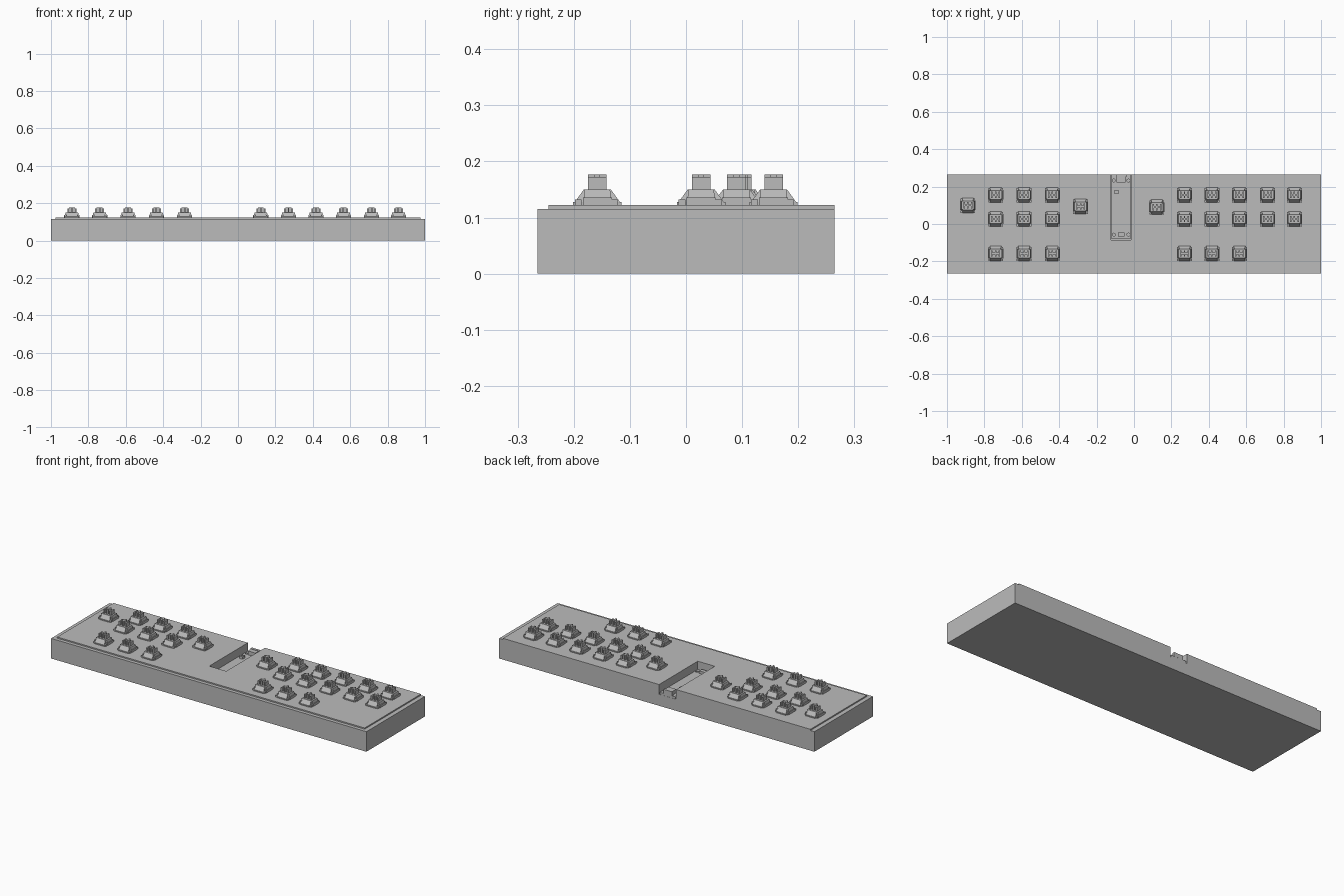
import bpy, bmesh
from mathutils import Matrix, Vector

cube = bpy.data.objects.get("Cube")
if cube:
    bpy.data.objects.remove(cube, do_unlink=True)

grey = bpy.data.materials.new("plain grey")
grey.use_nodes = True
colour = (0.5, 0.5, 0.5, 1)
grey.diffuse_color = colour
grey.node_tree.nodes["Principled BSDF"].inputs["Base Color"].default_value = colour


def box(bm, x, y, z, taper=(1, 1)):
    """Box between the given ranges, its top scaled by taper."""
    mid = Vector(((x[0] + x[1]) / 2, (y[0] + y[1]) / 2, (z[0] + z[1]) / 2))
    size = (x[1] - x[0], y[1] - y[0], z[1] - z[0])
    for v in bmesh.ops.create_cube(bm, size=1)["verts"]:
        if v.co.z > 0:
            v.co.x *= taper[0]
            v.co.y *= taper[1]
        v.co = mid + Vector(a * b for a, b in zip(v.co, size))


def peg(bm, x, y, z, radius):
    """Upright cylinder."""
    mid = Matrix.Translation((x, y, (z[0] + z[1]) / 2))
    bmesh.ops.create_cone(bm, cap_ends=True, segments=16, radius1=radius,
                          radius2=radius, depth=z[1] - z[0], matrix=mid)


def finish(name, bm):
    mesh = bpy.data.meshes.new(name)
    bm.to_mesh(mesh)
    bm.free()
    mesh.materials.append(grey)
    obj = bpy.data.objects.new(name, mesh)
    bpy.context.collection.objects.link(obj)
    return obj


def part(name, *boxes):
    bm = bmesh.new()
    for b in boxes:
        box(bm, *b)
    return finish(name, bm)


def cut(obj, cutter):
    mod = obj.modifiers.new("cut", "BOOLEAN")
    mod.object = cutter
    mod.solver = "EXACT"
    cutter.hide_render = True
    cutter.hide_viewport = True


# Case and the raised switch plate, with a bay for the controller
TOP = 0.122
BX, BAY_W, FLOOR = -0.069, 0.054, 0.066
case = part("case", ((-1, 1), (-0.265, 0.265), (0, 0.115)))
plate = part("switch_plate", ((-0.975, 0.975), (-0.245, 0.265), (0.115, TOP)))
bay = part("bay_cutter", ((BX - BAY_W, BX + BAY_W), (-0.085, 0.3), (FLOOR, 0.2)))
cut(case, bay)
cut(plate, bay)

# Controller board with corner holes
board_top = FLOOR + 0.012
board = part("controller_board",
             ((BX - 0.05, BX + 0.05), (-0.08, 0.264), (FLOOR, board_top)))
bm = bmesh.new()
for side in (-1, 1):
    for y in (-0.057, 0.232):
        peg(bm, BX + side * 0.039, y, (FLOOR + 0.002, 0.1), 0.008)
cut(board, finish("hole_cutter", bm))

# Parts on the board
part("cable_socket", ((BX - 0.024, BX + 0.024), (0.222, 0.264),
                      (board_top, board_top + 0.022)))
part("socket_opening_rim", ((BX - 0.028, BX + 0.028), (0.25, 0.2645),
                            (board_top, board_top + 0.024)))
part("debug_header", ((BX - 0.017, BX + 0.017), (-0.068, -0.045),
                      (board_top, board_top + 0.014)))
part("push_button", ((BX - 0.034, BX - 0.014), (0.16, 0.183),
                     (board_top, board_top + 0.014)))
bm = bmesh.new()
peg(bm, BX - 0.024, 0.1715, (board_top, board_top + 0.018), 0.005)
finish("button_cap", bm)


# One key switch, then linked copies
def switch_mesh():
    bm = bmesh.new()
    box(bm, (-0.031, 0.031), (-0.043, 0.043), (0, 0.006))              # skirt
    box(bm, (-0.031, 0.031), (-0.040, 0.040), (0.006, 0.028), (0.84, 0.6))
    box(bm, (-0.041, 0.041), (-0.026, 0.026), (0, 0.014))              # side wings
    box(bm, (-0.037, 0.037), (-0.024, 0.024), (0.014, 0.028), (0.9, 0.95))
    for side in (-1, 1):
        for y in (-0.034, 0.030):                                      # corner clips
            box(bm, (side * 0.034 - 0.005, side * 0.034 + 0.005),
                (y - 0.006, y + 0.006), (0, 0.010))
        rail = side * 0.020
        box(bm, (rail - 0.004, rail + 0.004), (-0.0165, 0.0165), (0.028, 0.050))
    box(bm, (-0.0155, 0.0155), (-0.005, 0.005), (0.028, 0.055))        # cross stem
    box(bm, (-0.004, 0.004), (-0.0165, 0.0165), (0.028, 0.055))
    return finish("key_switch", bm)


left_columns = (-0.74, -0.588, -0.436)
right_columns = (0.27, 0.417, 0.564, 0.714, 0.858)
places = [(-0.888, 0.1), (-0.286, 0.094), (0.122, 0.09)]
for y in (0.156, 0.027, -0.158):
    columns = right_columns if y > 0 else right_columns[:3]
    places += [(x, y) for x in left_columns + columns]

first = switch_mesh()
for i, (x, y) in enumerate(places):
    switch = first if i == 0 else first.copy()
    if i:
        switch.name = f"key_switch_{i + 1}"
        bpy.context.collection.objects.link(switch)
    switch.location = (x, y, TOP)
